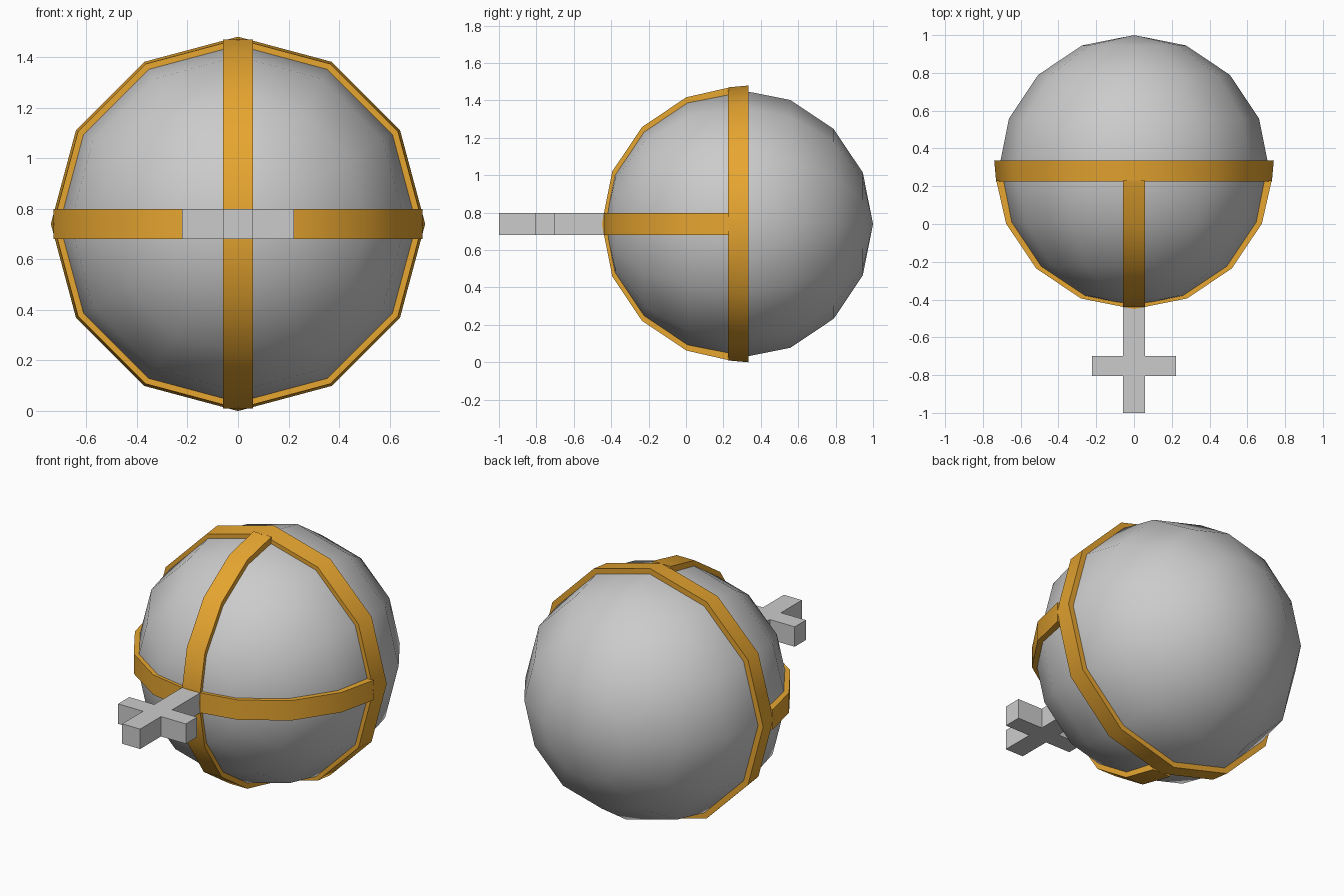
import bpy, bmesh, math
from mathutils import Vector, Matrix

if "Cube" in bpy.data.objects:
    bpy.data.objects.remove(bpy.data.objects["Cube"])

C = Vector((0, 0.283, 0.74))   # centre of the ball
R = 0.717                      # ball radius
HW = 0.059                     # half width of straps and cross

gold = bpy.data.materials.new("gold")
gold.diffuse_color = (0.80, 0.38, 0.03, 1)
gold.use_nodes = True
gold.node_tree.nodes["Principled BSDF"].inputs["Base Color"].default_value = gold.diffuse_color


def finish(name, bm, mat=None, smooth=None):
    bmesh.ops.recalc_face_normals(bm, faces=bm.faces)
    me = bpy.data.meshes.new(name)
    bm.to_mesh(me)
    bm.free()
    ob = bpy.data.objects.new(name, me)
    bpy.context.collection.objects.link(ob)
    if mat:
        me.materials.append(mat)
    if smooth:
        bpy.ops.object.select_all(action='DESELECT')
        ob.select_set(True)
        bpy.context.view_layer.objects.active = ob
        bpy.ops.object.shade_smooth_by_angle(angle=math.radians(smooth))
    return ob


def extrude_outline(bm, pts, vec):
    face = bm.faces.new([bm.verts.new(p) for p in pts])
    ext = bmesh.ops.extrude_face_region(bm, geom=[face])
    bmesh.ops.translate(bm, vec=vec,
                        verts=[v for v in ext["geom"] if isinstance(v, bmesh.types.BMVert)])


# Ball: 12 segments, poles pointing front and back
bm = bmesh.new()
bmesh.ops.create_uvsphere(bm, u_segments=12, v_segments=8, radius=R)
bmesh.ops.rotate(bm, verts=bm.verts, matrix=Matrix.Rotation(math.pi / 2, 3, 'X'))
bmesh.ops.translate(bm, verts=bm.verts, vec=C)
finish("ball", bm, smooth=60)

# Equator ring: slightly flared section spun in 12 steps about the y axis
bm = bmesh.new()
section = [(0.225, 0.730), (0.335, 0.740), (0.335, 0.685), (0.225, 0.685)]
loops = []
for i in range(12):
    a = math.tau * i / 12
    loops.append([bm.verts.new((r * math.sin(a), y, C.z + r * math.cos(a)))
                  for y, r in section])
for i in range(12):
    p, q = loops[i], loops[(i + 1) % 12]
    for j in range(4):
        k = (j + 1) % 4
        bm.faces.new((p[j], p[k], q[k], q[j]))
finish("equator_ring", bm, gold, smooth=35)


# Straps: half hoops over the front of the ball, ending at the ring
def strap_outline():
    def arc(r):
        pts = [(r * math.sin(math.radians(22.5 * i)),
                C.y - r * math.cos(math.radians(22.5 * i))) for i in range(-3, 4)]
        return [(-r + 0.004, 0.23)] + pts + [(r - 0.004, 0.23)]
    return arc(0.733) + arc(0.68)[::-1]


bm = bmesh.new()
extrude_outline(bm, [(u, y, C.z - HW) for u, y in strap_outline()], (0, 0, 2 * HW))
finish("horizontal_strap", bm, gold, smooth=35)

bm = bmesh.new()
extrude_outline(bm, [(-HW, y, C.z + u) for u, y in strap_outline()], (2 * HW, 0, 0))
finish("vertical_strap", bm, gold, smooth=35)

# Cross on the front
half = [(HW, -0.42), (HW, -0.70), (0.222, -0.70), (0.222, -0.805), (HW, -0.805), (HW, -1.0)]
outline = half + [(-x, y) for x, y in reversed(half)]
bm = bmesh.new()
extrude_outline(bm, [(x, y, C.z - HW) for x, y in outline], (0, 0, 2 * HW))
finish("cross", bm)
